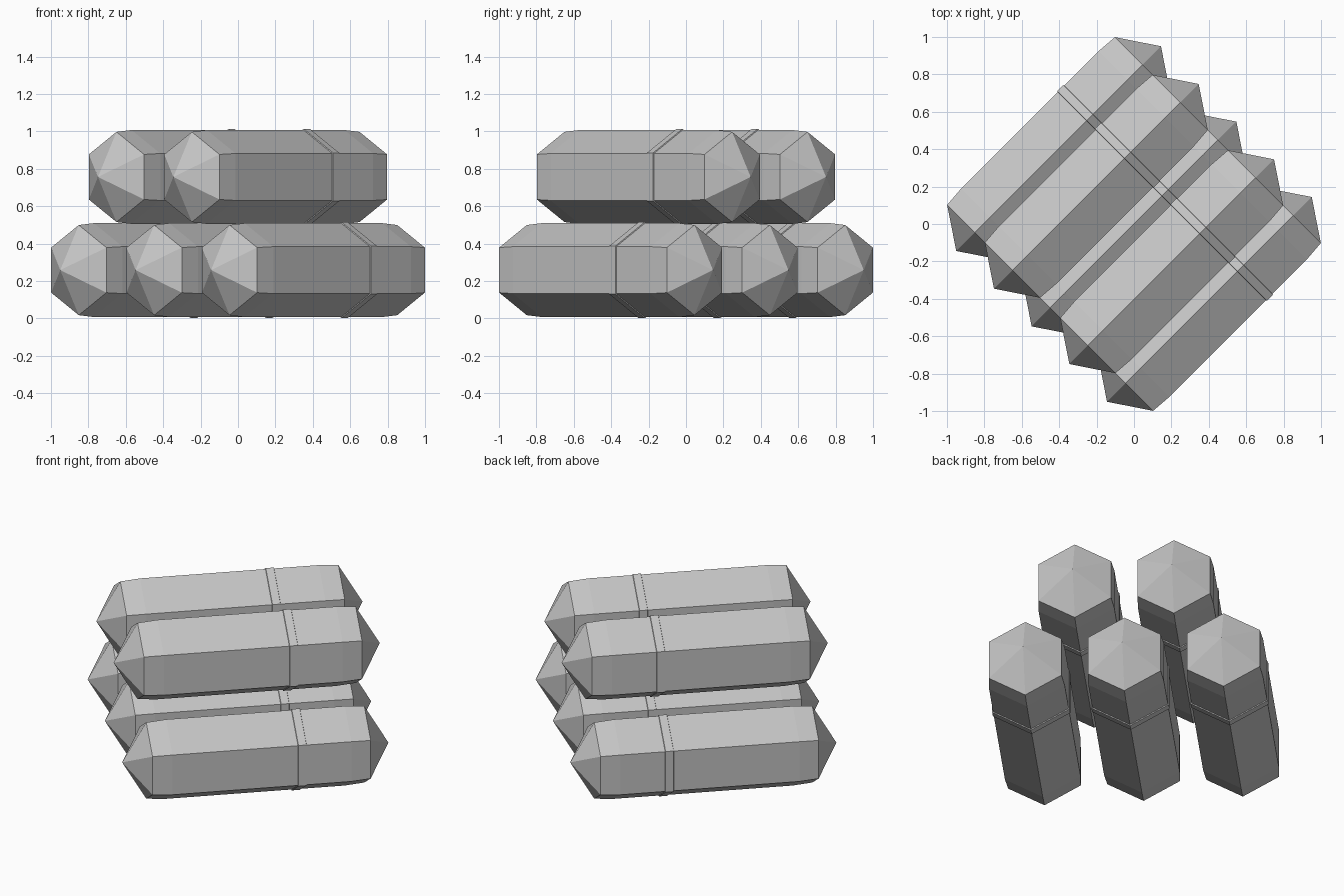
import bpy, math
from mathutils import Vector

if "Cube" in bpy.data.objects:
    bpy.data.objects.remove(bpy.data.objects["Cube"])

grey = bpy.data.materials.new("plain grey")
grey.diffuse_color = (0.56, 0.56, 0.56, 1)
grey.use_nodes = True
grey.node_tree.nodes["Principled BSDF"].inputs["Base Color"].default_value = grey.diffuse_color

U = Vector((1, 1, 0)).normalized()    # along the logs
V = Vector((1, -1, 0)).normalized()   # across the pile
Z = Vector((0, 0, 1))

# Log profile: (distance along axis, hexagon radius); includes a thin raised band
PROFILE = [(-0.634, 0.241), (-0.52, 0.251),
           (0.21, 0.251), (0.212, 0.257), (0.258, 0.257), (0.26, 0.251),
           (0.52, 0.251), (0.634, 0.241)]
TIP = 0.774
SIDES = 6


def hex_log(name, centre):
    verts, faces = [], []
    for t, r in PROFILE:
        for i in range(SIDES):
            a = 2 * math.pi * i / SIDES
            verts.append(U * t + V * (r * math.sin(a)) + Z * (r * math.cos(a)))
    for k in range(len(PROFILE) - 1):
        for i in range(SIDES):
            j = (i + 1) % SIDES
            a, b = k * SIDES, (k + 1) * SIDES
            faces.append((a + i, b + i, b + j, a + j))
    # pointed ends
    last = (len(PROFILE) - 1) * SIDES
    near, far = len(verts), len(verts) + 1
    verts += [U * -TIP, U * TIP]
    for i in range(SIDES):
        j = (i + 1) % SIDES
        faces.append((near, i, j))
        faces.append((far, last + j, last + i))
    mesh = bpy.data.meshes.new(name)
    mesh.from_pydata(verts, [], faces)
    # make the normals point outward
    import bmesh
    bm = bmesh.new()
    bm.from_mesh(mesh)
    bmesh.ops.recalc_face_normals(bm, faces=bm.faces)
    bm.to_mesh(mesh)
    bm.free()
    mesh.materials.append(grey)
    obj = bpy.data.objects.new(name, mesh)
    obj.location = centre
    bpy.context.collection.objects.link(obj)


# Three logs below, two resting above the gaps
for n, s in enumerate((-0.57, 0, 0.57)):
    hex_log(f"lower_log_{n + 1}", V * s + Z * 0.258)
for n, s in enumerate((-0.285, 0.285)):
    hex_log(f"upper_log_{n + 1}", V * s + Z * 0.756)
